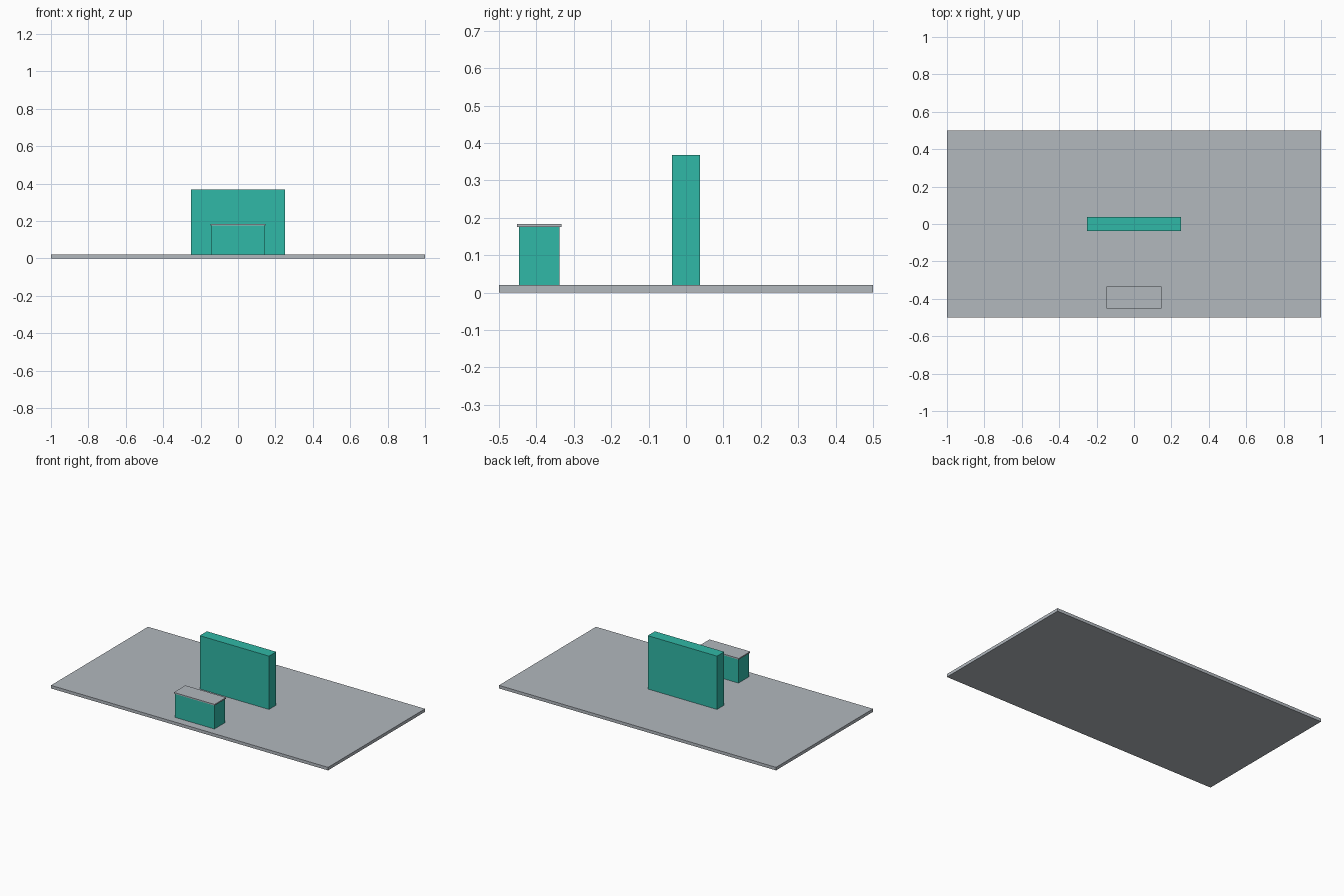
import bpy

if "Cube" in bpy.data.objects:
    bpy.data.objects.remove(bpy.data.objects["Cube"])


def material(name, rgb):
    mat = bpy.data.materials.new(name)
    mat.diffuse_color = (*rgb, 1.0)
    mat.use_nodes = True
    mat.node_tree.nodes["Principled BSDF"].inputs["Base Color"].default_value = mat.diffuse_color
    return mat


def box(name, x, y, z, mat):
    """Axis-aligned box from (min, max) ranges."""
    ranges = (x, y, z)
    bpy.ops.mesh.primitive_cube_add(size=1)
    obj = bpy.context.object
    obj.name = name
    obj.location = [(a + b) / 2 for a, b in ranges]
    obj.scale = [b - a for a, b in ranges]
    bpy.ops.object.transform_apply(location=True, rotation=False, scale=True)
    obj.data.materials.append(mat)
    return obj


grey = material("light grey", (0.445, 0.479, 0.515))
teal = material("teal", (0.03, 0.479, 0.385))

# Floor slab
box("floor", (-1, 1), (-0.5, 0.5), (0, 0.02), grey)

# Backdrop wall, set into the slab
box("wall", (-0.25, 0.25), (-0.037, 0.037), (0.001, 0.368), teal)

# Reception counter with an overhanging top
box("counter_body", (-0.142, 0.142), (-0.446, -0.338), (0.02, 0.176), teal)
box("counter_top", (-0.147, 0.147), (-0.452, -0.333), (0.176, 0.184), grey)
